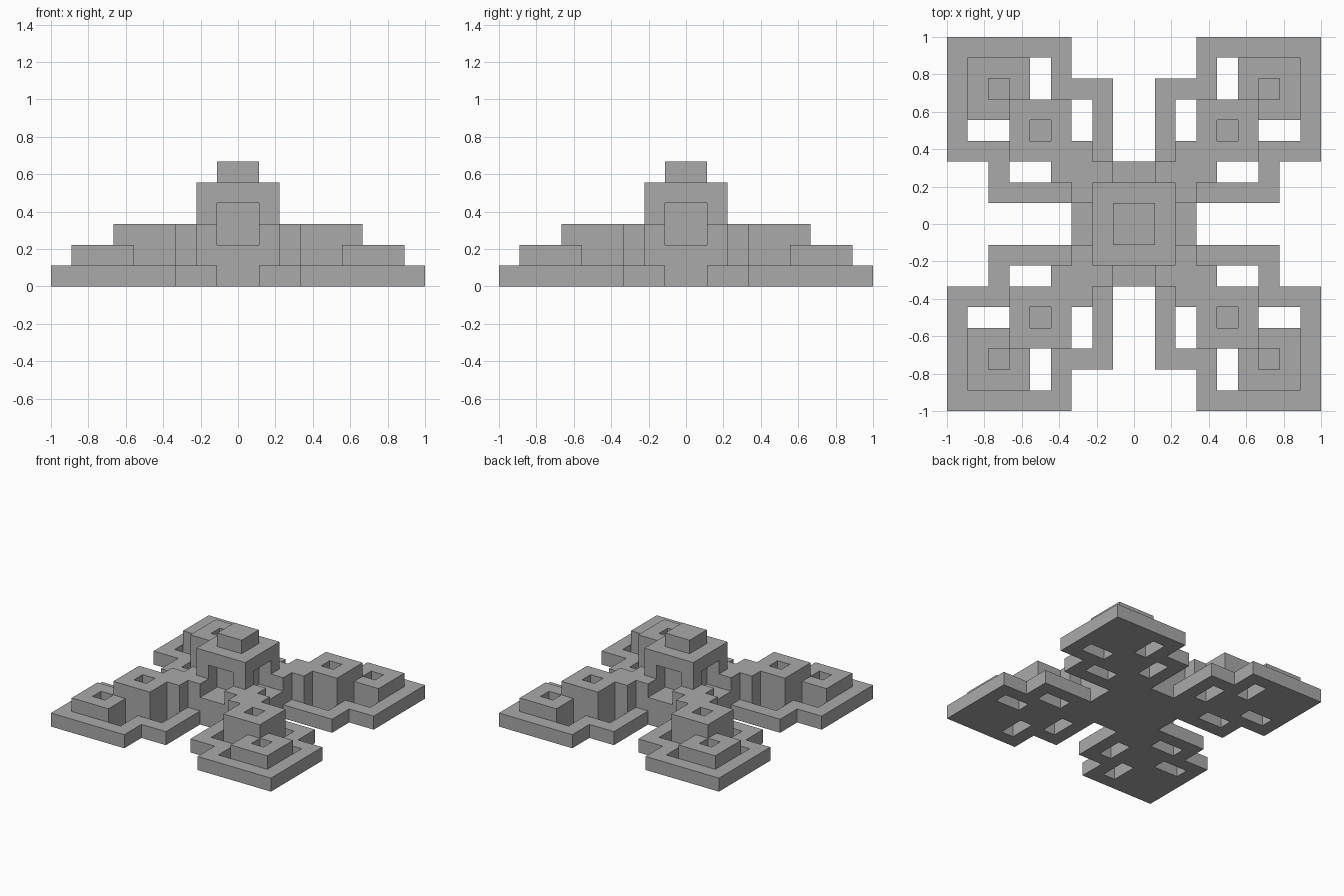
import bpy, bmesh

U = 1 / 9      # one module of the plan
HALF = 9       # modules from the centre to an edge

cube = bpy.data.objects.get("Cube")
if cube:
    bpy.data.objects.remove(cube, do_unlink=True)

stone = bpy.data.materials.new("grey_stone")
stone.use_nodes = True
grey = (0.4, 0.4, 0.4, 1)
stone.diffuse_color = grey
stone.node_tree.nodes["Principled BSDF"].inputs["Base Color"].default_value = grey


def slab(name, rule, z0, z1):
    """Raise a four-way symmetric plan, given as a rule on module cells."""
    span = range(-HALF, HALF)
    fold = lambda i: i if i >= 0 else -1 - i
    cells = {(i, j) for i in span for j in span if rule(fold(i), fold(j))}
    bm = bmesh.new()

    def quad(*points):
        bm.faces.new([bm.verts.new((x * U, y * U, z * U)) for x, y, z in points])

    for i, j in cells:
        ring = [(i, j), (i + 1, j), (i + 1, j + 1), (i, j + 1)]
        quad(*[(x, y, z1) for x, y in ring])
        quad(*[(x, y, z0) for x, y in reversed(ring)])
        # walls only where the plan ends
        for k, step in enumerate([(0, -1), (1, 0), (0, 1), (-1, 0)]):
            if (i + step[0], j + step[1]) not in cells:
                a, b = ring[k], ring[(k + 1) % 4]
                quad((*a, z0), (*b, z0), (*b, z1), (*a, z1))
    bmesh.ops.remove_doubles(bm, verts=bm.verts[:], dist=U / 100)
    mesh = bpy.data.meshes.new(name)
    bm.to_mesh(mesh)
    bm.free()
    mesh.materials.append(stone)
    bpy.context.collection.objects.link(bpy.data.objects.new(name, mesh))


def square(i, j, lo, hi):
    return lo <= min(i, j) and max(i, j) < hi


# Plan rules, with i and j counted outward from the centre
def base(i, j):
    lo, hi = min(i, j), max(i, j)
    outer_hole = lo == 4 and hi in (6, 7)
    inner_hole = lo == 2 and hi in (4, 5)
    solid = square(i, j, 3, 9) or square(i, j, 1, 7) or square(i, j, 0, 3)
    return solid and not (outer_hole or inner_hole)


def inner_tower(i, j):
    return square(i, j, 3, 6) and not square(i, j, 4, 5)


def corner_tower(i, j):
    return square(i, j, 5, 8) and not (square(i, j, 6, 7) or square(i, j, 5, 6))


def connector(i, j):
    # plus shape wrapped around each corner of the central keep
    return abs(i - 2) + abs(j - 2) <= 1


def plinth(i, j):
    return square(i, j, 0, 2) or (min(i, j) == 0 and max(i, j) == 2)


def keep_walls(i, j):
    # core and corner posts, leaving a niche on each side
    return square(i, j, 0, 2) and (i < 1) == (j < 1)


slab("base", base, 0, 1)
slab("corner_towers", corner_tower, 1, 2)
slab("inner_towers", inner_tower, 1, 3)
slab("connectors", connector, 1, 3)
slab("plinth_and_steps", plinth, 1, 2)
slab("keep_walls", keep_walls, 2, 4)
slab("keep_roof", lambda i, j: square(i, j, 0, 2), 4, 5)
slab("keep_cap", lambda i, j: square(i, j, 0, 1), 5, 6)
